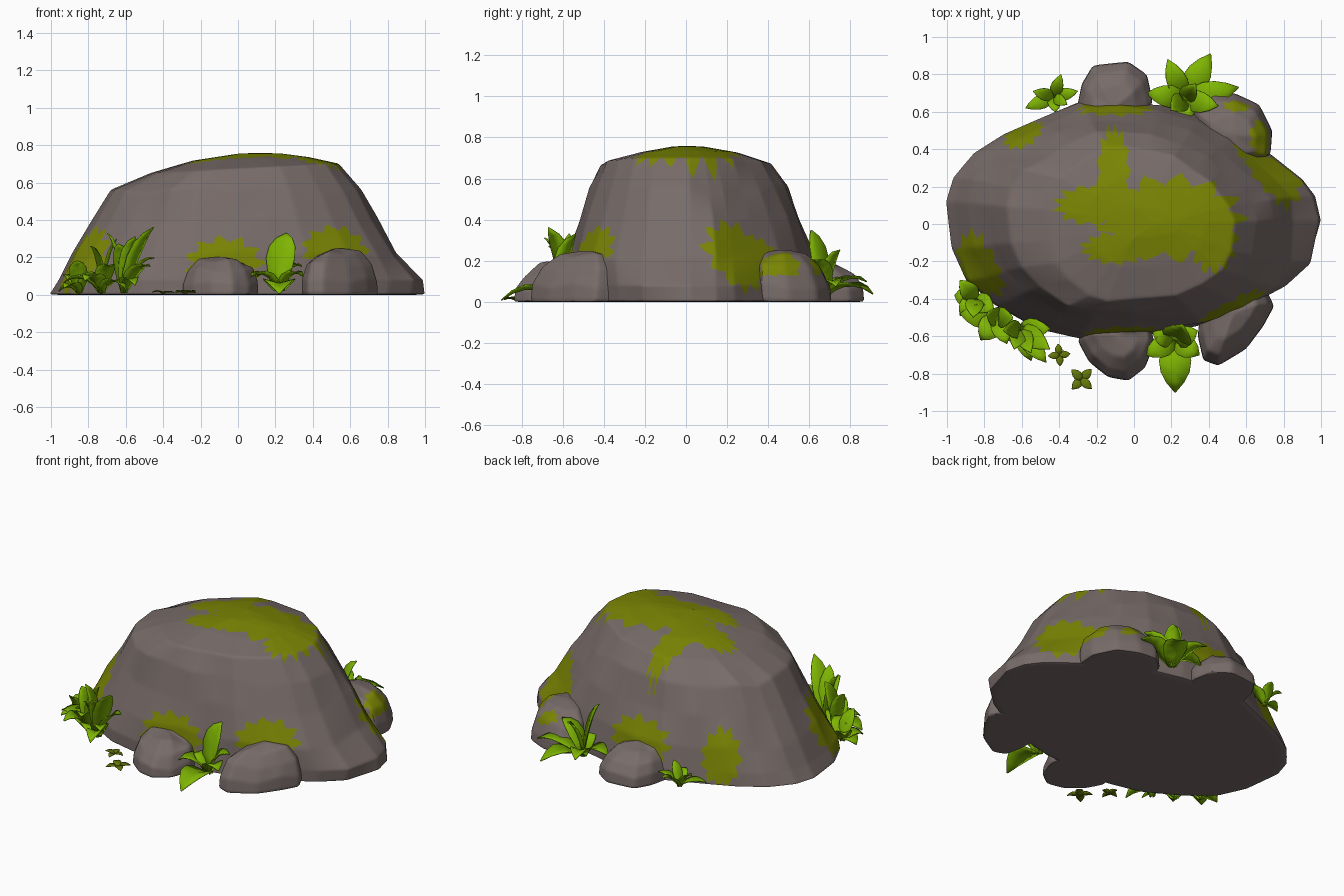
import bpy, bmesh, math, random
from mathutils import Vector

if "Cube" in bpy.data.objects:
    bpy.data.objects.remove(bpy.data.objects["Cube"])

random.seed(4)


def material(name, col):
    m = bpy.data.materials.new(name)
    m.diffuse_color = (*col, 1)
    m.use_nodes = True
    m.node_tree.nodes["Principled BSDF"].inputs["Base Color"].default_value = m.diffuse_color
    return m


ROCK = material("warm grey rock", (0.185, 0.148, 0.14))
MOSS = material("olive moss", (0.195, 0.235, 0.001))
LEAF = material("bright leaf green", (0.21, 0.46, 0.001))
CLOVER = material("dark clover green", (0.13, 0.19, 0.003))


def make_object(name, bm, mats):
    bmesh.ops.recalc_face_normals(bm, faces=bm.faces)
    me = bpy.data.meshes.new(name)
    bm.to_mesh(me)
    bm.free()
    for m in mats:
        me.materials.append(m)
    ob = bpy.data.objects.new(name, me)
    bpy.context.collection.objects.link(ob)
    bpy.ops.object.select_all(action='DESELECT')
    ob.select_set(True)
    bpy.context.view_layer.objects.active = ob
    return ob


# Moss patches: jagged ellipses on the top (seen in plan) and on the sides
TOP_PATCHES = [(0.2, 0.03, 0.36, 0.21), (-0.11, 0.28, 0.08, 0.23), (-0.22, 0.1, 0.19, 0.1),
               (0.42, -0.08, 0.12, 0.17), (-0.1, -0.13, 0.17, 0.08)]
SIDE_PATCHES = [(-0.07, -0.55, 0.17, 0.19, 0.13), (0.53, -0.46, 0.24, 0.18, 0.12),
                (-0.84, -0.23, 0.18, 0.18, 0.17), (0.82, 0.31, 0.22, 0.17, 0.16),
                (0.66, 0.42, 0.2, 0.12, 0.11), (-0.1, 0.6, 0.2, 0.19, 0.13),
                (-0.6, 0.5, 0.16, 0.11, 0.16)]


def inside(u, w, ru, rw, n):
    r, a = math.hypot(u / ru, w / rw), math.atan2(w / rw, u / ru)
    jag = abs((a * n / math.tau) % 1 - 0.5) * 4 - 1
    return r < 1 + 0.16 * jag


def is_mossy(p):
    if p.z > 0.45:
        return any(inside(p.x - x, p.y - y, a, b, 13) for x, y, a, b in TOP_PATCHES)
    for x, y, z, a, b in SIDE_PATCHES:
        out = Vector((x * 0.45, y, 0)).normalized()
        d = p - Vector((x, y, z))
        if abs(d.dot(out)) < 0.25 and inside(d.x * -out.y + d.y * out.x, d.z, a, b, 11):
            return True
    return False


def rock(name, rings, top, base, subdiv, rule):
    """Skin stacked rings, subdivide, soften the ridges, then colour by rule."""
    bm = bmesh.new()
    loops = [[bm.verts.new(p) for p in r] for r in rings]
    n = len(loops[0])
    for a, b in zip(loops, loops[1:]):
        for i in range(n):
            j = (i + 1) % n
            bm.faces.new((a[i], a[j], b[j], b[i]))
    for loop, tip in ((loops[0], base), (loops[-1], top)):
        c = bm.verts.new(tip)
        for i in range(n):
            bm.faces.new((loop[i], loop[(i + 1) % n], c))
    ob = make_object(name, bm, [ROCK, MOSS])
    m = ob.modifiers.new("facets", 'SUBSURF')
    m.subdivision_type = 'SIMPLE'
    m.levels = subdiv
    s = ob.modifiers.new("soften", 'SMOOTH')
    s.factor, s.iterations = 0.5, 6
    for mod in ("facets", "soften"):
        bpy.ops.object.modifier_apply(modifier=mod)
    for f in ob.data.polygons:
        f.material_index = int(f.normal.z > -0.5 and rule(f.center))
    bpy.ops.object.shade_smooth_by_angle(angle=math.radians(40))
    return ob


# Main boulder: ground outline scaled per level (left, right, front, back)
OUTLINE = [(1, 0.02), (0.97, 0.15), (0.9, 0.24), (0.75, 0.36), (0.6, 0.47), (0.4, 0.57),
           (0.15, 0.63), (-0.08, 0.65), (-0.3, 0.65), (-0.52, 0.56), (-0.7, 0.48), (-0.86, 0.38),
           (-0.97, 0.25), (-1.01, 0.12), (-0.98, -0.13), (-0.9, -0.3), (-0.75, -0.43),
           (-0.52, -0.56), (-0.3, -0.61), (0, -0.6), (0.2, -0.58), (0.4, -0.53),
           (0.62, -0.43), (0.8, -0.33), (0.93, -0.21)]
LEVELS = [(0, 1, 1, 1, 1, 0), (0.08, 0.965, 1, 0.99, 0.99, 0),
          (0.22, 0.88, 0.86, 0.95, 0.96, 0), (0.40, 0.775, 0.74, 0.85, 0.86, 0),
          (0.55, 0.67, 0.65, 0.77, 0.76, 0), (0.675, 0.46, 0.53, 0.68, 0.63, 0.05),
          (0.725, 0.24, 0.38, 0.38, 0.4, 0.03), (0.755, 0.0, 0.24, 0.12, 0.14, 0)]
rings = []
for k, (z, xl, xr, yf, yb, tilt) in enumerate(LEVELS):
    ring = []
    for x, y in OUTLINE:
        j = 1 + (random.uniform(-0.02, 0.02) if 0 < k < 6 else 0)
        if x > 0 > y and k > 1:  # fuller shoulder at the front right
            j += 0.11 * math.sin(2 * math.atan2(-y / 0.6, x)) ** 2
        px = x * (xr if x > 0 else xl) * j
        py = y * (yb if y > 0 else yf) * j
        dz = random.uniform(-0.02, 0.02) if 1 < k < 5 else 0
        ring.append((px, py, z + tilt * px + dz))
    rings.append(ring)
rock("main_boulder", rings, (0.12, 0, 0.76), (0, 0, 0), 4, is_mossy)


# Small rocks around the foot: plan outline, height, moss rule; they lean to the boulder
def small_rock(name, plan, h, rule=lambda p: False):
    cx = sum(p[0] for p in plan) / len(plan)
    cy = sum(p[1] for p in plan) / len(plan)
    lean = 0.06 if cy < 0 else -0.05
    rr = []
    for z, s in ((0, 1), (0.32, 0.99), (0.66, 0.86), (0.9, 0.58)):
        rr.append([(cx + (x - cx) * s, cy + (y - cy) * s + lean * z * z,
                    h * z + (random.uniform(-0.018, 0.018) if z else 0)) for x, y in plan])
    rock(name, rr, (cx, cy + lean, h * 1.03), (cx, cy, 0), 3, rule)


small_rock("front_rock", [(-0.3, -0.63), (-0.24, -0.74), (-0.14, -0.82), (-0.03, -0.84),
                          (0.06, -0.77), (0.11, -0.64), (0.08, -0.5), (-0.1, -0.44), (-0.26, -0.48)], 0.2)
small_rock("front_right_rock", [(0.34, -0.6), (0.37, -0.73), (0.45, -0.76), (0.6, -0.67),
                                (0.69, -0.55), (0.75, -0.44), (0.7, -0.34), (0.5, -0.33), (0.36, -0.42)], 0.245)
small_rock("back_rock", [(-0.31, 0.6), (-0.28, 0.75), (-0.22, 0.85), (-0.03, 0.87),
                         (0.07, 0.8), (0.1, 0.66), (0.06, 0.52), (-0.1, 0.48), (-0.26, 0.5)], 0.2)
small_rock("back_right_rock", [(0.32, 0.62), (0.42, 0.71), (0.54, 0.7), (0.67, 0.64), (0.74, 0.5),
                               (0.73, 0.37), (0.6, 0.33), (0.42, 0.38), (0.32, 0.48)], 0.25,
           lambda p: p.z > 0.13 and (inside(p.x - 0.69, p.y - 0.46, 0.07, 0.1, 9)
                                     or inside(p.x - 0.55, p.y - 0.63, 0.07, 0.03, 7)))


# Leaves: folded, arched blades from a root to each tip (x, y, z, width)
def plant(name, root, tips, mat, lift=0.1, thick=0.005):
    bm = bmesh.new()
    r = Vector(root)
    for x, y, z, w in tips:
        tip = Vector((x, y, z))
        d = tip - r
        side = Vector((-d.y, d.x, 0)).normalized()
        ctrl = r + d * 0.5 + Vector((0, 0, lift))
        rows = []
        for i, k in enumerate((0.35, 0.8, 1, 0.9, 0.55, 0.04)):
            t = i / 5
            p = r * (1 - t) ** 2 + ctrl * (2 * t * (1 - t)) + tip * t * t
            tan = ((ctrl - r) * (1 - t) + (tip - ctrl) * t).normalized()
            up = tan.cross(side)
            e = side * (w * k / 2)
            fold = up * (w * k * 0.14)
            rows.append([bm.verts.new(q) for q in (p - e + fold, p, p + e + fold)])
        for a, b in zip(rows, rows[1:]):
            for i in range(2):
                bm.faces.new((a[i], b[i], b[i + 1], a[i + 1]))
    ob = make_object(name, bm, [mat])
    s = ob.modifiers.new("thickness", 'SOLIDIFY')
    s.thickness = thick
    bpy.ops.object.shade_smooth_by_angle(angle=math.radians(50))


plant("back_plant", (0.27, 0.67, 0.02),
      [(0.41, 0.91, 0.04, 0.14), (0.18, 0.88, 0.1, 0.11), (0.56, 0.73, 0.08, 0.13), (0.29, 0.56, 0.12, 0.12),
       (0.07, 0.7, 0.08, 0.12), (0.45, 0.63, 0.2, 0.12), (0.2, 0.61, 0.35, 0.11), (0.33, 0.75, 0.25, 0.1)], LEAF)
plant("back_small_plant", (-0.43, 0.68, 0.01),
      [(-0.39, 0.8, 0.1, 0.07), (-0.58, 0.62, 0.05, 0.08), (-0.3, 0.71, 0.08, 0.07),
       (-0.54, 0.71, 0.12, 0.07), (-0.42, 0.6, 0.1, 0.07), (-0.36, 0.64, 0.15, 0.06)], LEAF, 0.05)
plant("front_plant", (0.22, -0.62, 0.02),
      [(0.22, -0.9, 0.01, 0.17), (0.06, -0.7, 0.09, 0.12), (0.35, -0.7, 0.1, 0.12),
       (0.34, -0.57, 0.15, 0.12), (0.26, -0.54, 0.33, 0.17), (0.1, -0.58, 0.1, 0.11)], LEAF)
plant("front_left_plant_a", (-0.61, -0.56, 0.01),
      [(-0.45, -0.67, 0.36, 0.12), (-0.47, -0.74, 0.15, 0.11), (-0.55, -0.69, 0.31, 0.1), (-0.45, -0.56, 0.2, 0.11),
       (-0.64, -0.67, 0.27, 0.1), (-0.55, -0.73, 0.05, 0.1), (-0.7, -0.57, 0.33, 0.1)], LEAF)
plant("front_left_plant_b", (-0.73, -0.5, 0.01),
      [(-0.82, -0.62, 0.08, 0.13), (-0.68, -0.64, 0.15, 0.11), (-0.79, -0.48, 0.26, 0.11),
       (-0.6, -0.64, 0.03, 0.11), (-0.93, -0.48, 0.07, 0.13), (-0.65, -0.5, 0.3, 0.11)], LEAF)
plant("front_left_plant_c", (-0.85, -0.4, 0.01),
      [(-0.96, -0.38, 0.02, 0.11), (-0.93, -0.3, 0.1, 0.1), (-0.86, -0.5, 0.18, 0.1),
       (-0.75, -0.46, 0.12, 0.11), (-0.93, -0.49, 0.04, 0.1)], LEAF, 0.06)

# Flat clovers on the ground
for name, cx, cy, r, a0 in (("clover_near", -0.28, -0.83, 0.075, 0.8), ("clover_far", -0.4, -0.7, 0.06, 0.1)):
    tips = [(cx + r * math.cos(a0 + i * math.pi / 2), cy + r * math.sin(a0 + i * math.pi / 2), 0.012, r * 0.65)
            for i in range(4)]
    plant(name, (cx, cy, 0.008), tips, CLOVER, 0.014, 0.003)
